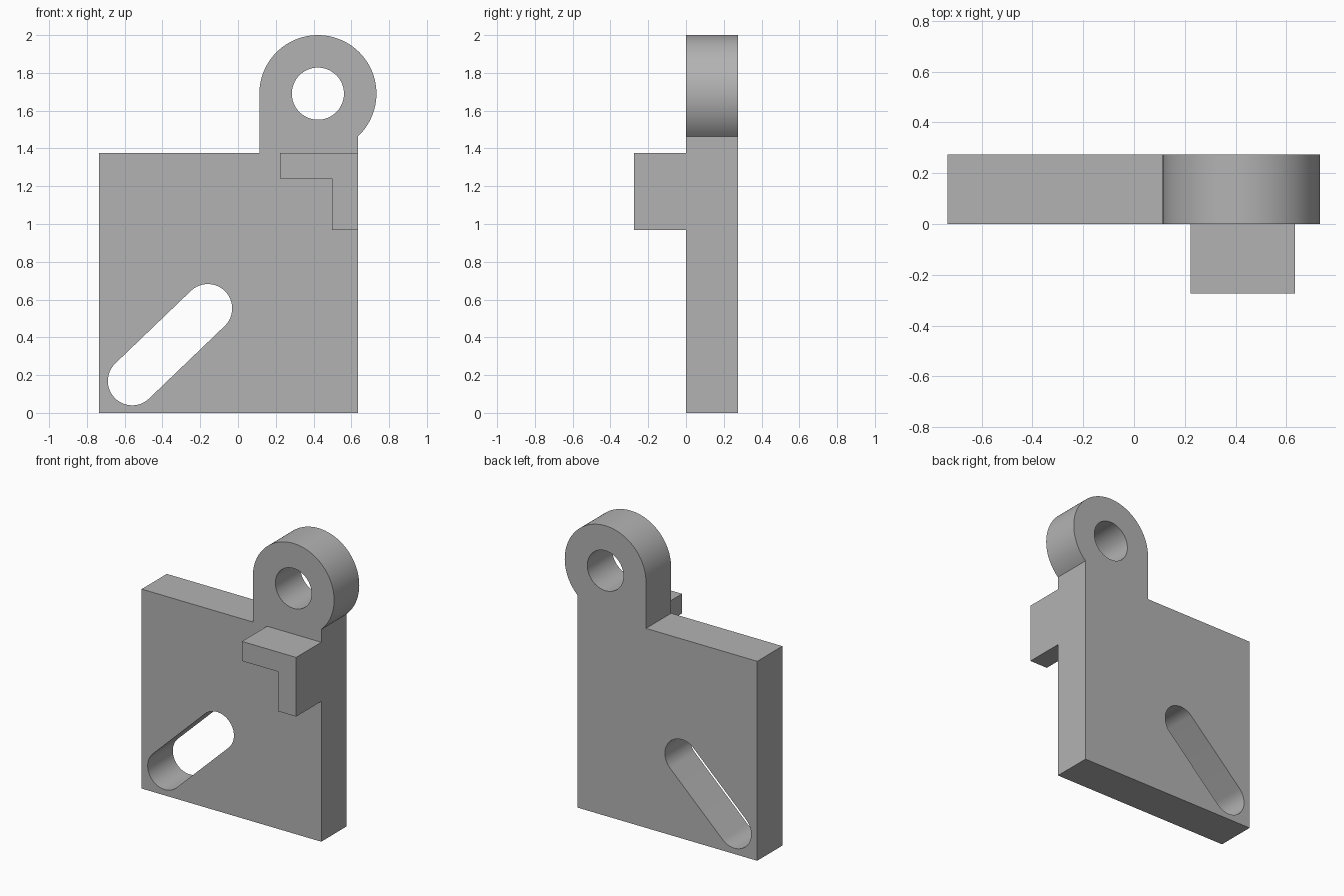
import bpy, bmesh
from math import radians, cos, sin, acos, atan2, degrees, pi

cube = bpy.data.objects.get("Cube")
if cube:
    bpy.data.objects.remove(cube, do_unlink=True)

grey = bpy.data.materials.new("plain grey")
grey.use_nodes = True
colour = (0.45, 0.45, 0.45, 1)
grey.diffuse_color = colour
grey.node_tree.nodes["Principled BSDF"].inputs["Base Color"].default_value = colour

THICK = 0.274


def arc(cx, cz, r, start, end, steps):
    """Points along an arc, angles in degrees."""
    angles = [radians(start + (end - start) * i / steps) for i in range(steps + 1)]
    return [(cx + r * cos(a), cz + r * sin(a)) for a in angles]


def extruded_part(name, loops, y_front, y_back):
    """Fill a front outline with holes and give it depth along y."""
    curve = bpy.data.curves.new(name, "CURVE")
    curve.dimensions = "2D"
    curve.fill_mode = "BOTH"
    curve.extrude = (y_back - y_front) / 2
    for loop in loops:
        spline = curve.splines.new("POLY")
        spline.points.add(len(loop) - 1)
        for point, (x, z) in zip(spline.points, loop):
            point.co = (x, z, 0, 1)
        spline.use_cyclic_u = True
    helper = bpy.data.objects.new(name + " outline", curve)
    bpy.context.collection.objects.link(helper)
    bpy.context.view_layer.update()
    graph = bpy.context.evaluated_depsgraph_get()
    mesh = bpy.data.meshes.new_from_object(helper.evaluated_get(graph))
    bpy.data.objects.remove(helper, do_unlink=True)

    bm = bmesh.new()
    bm.from_mesh(mesh)
    bmesh.ops.remove_doubles(bm, verts=bm.verts, dist=0.0001)
    middle = (y_front + y_back) / 2
    for v in bm.verts:
        x, z, depth = v.co
        v.co = (x, middle - depth, z)
    bmesh.ops.recalc_face_normals(bm, faces=bm.faces)
    bm.to_mesh(mesh)
    bm.free()

    mesh.materials.clear()
    mesh.materials.append(grey)
    obj = bpy.data.objects.new(name, mesh)
    bpy.context.collection.objects.link(obj)
    bpy.ops.object.select_all(action="DESELECT")
    obj.select_set(True)
    bpy.context.view_layer.objects.active = obj
    bpy.ops.object.shade_smooth_by_angle(angle=radians(30))
    return obj


# Plate with a rounded lug on top
left, right, top = -0.735, 0.635, 1.375
lug_x, lug_z, lug_r = 0.423, 1.69, 0.31
meet = -degrees(acos((right - lug_x) / lug_r))
outline = [(left, 0), (right, 0)]
outline += arc(lug_x, lug_z, lug_r, meet, 180, 64)
outline += [(lug_x - lug_r, top), (left, top)]

# Round eye through the lug
eye = arc(lug_x, lug_z, 0.138, 0, 360, 64)[:-1]

# Slanted slot with round ends
low, high, slot_r = (-0.56, 0.169), (-0.16, 0.553), 0.129
tilt = degrees(atan2(high[1] - low[1], high[0] - low[0]))
slot = arc(*high, slot_r, tilt - 90, tilt + 90, 32)
slot += arc(*low, slot_r, tilt + 90, tilt + 270, 32)

extruded_part("lug_plate", [outline, eye, slot], 0, THICK)

# L-shaped bracket on the front
bracket = [(0.222, top), (0.222, 1.24), (0.498, 1.24),
           (0.498, 0.967), (right, 0.967), (right, top)]
extruded_part("front_bracket", [bracket], -THICK, 0)
